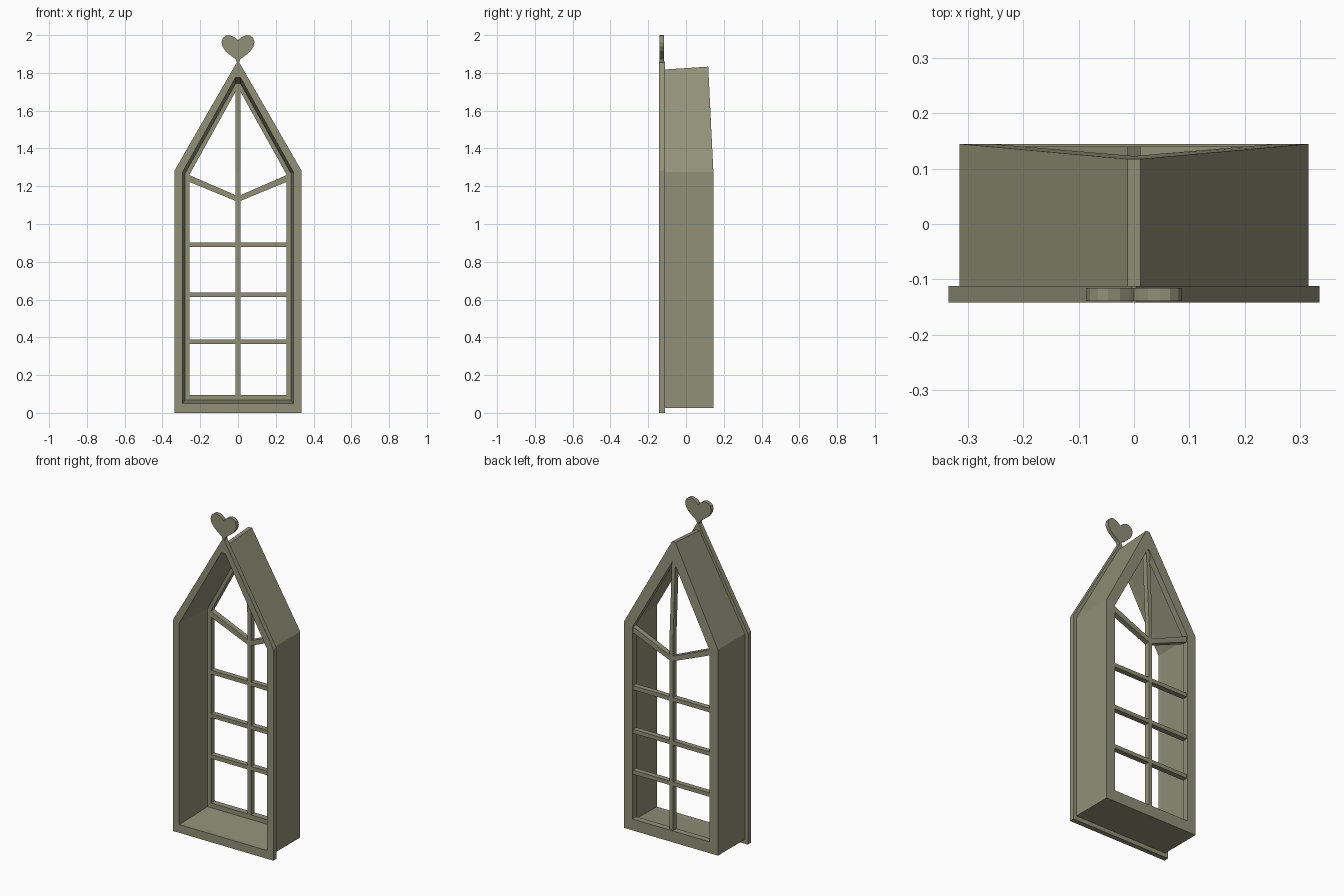
import bpy, bmesh, math

if "Cube" in bpy.data.objects:
    bpy.data.objects.remove(bpy.data.objects["Cube"])

SHOULDER = 1.275
BACK_SLOPE = 0.049      # upper back face leans forward

paint = bpy.data.materials.new("olive_paint")
paint.diffuse_color = (0.28, 0.28, 0.19, 1)
paint.use_nodes = True
paint.node_tree.nodes["Principled BSDF"].inputs["Base Color"].default_value = paint.diffuse_color


def finish(name, bm):
    bmesh.ops.recalc_face_normals(bm, faces=bm.faces)
    me = bpy.data.meshes.new(name)
    bm.to_mesh(me)
    bm.free()
    me.materials.append(paint)
    ob = bpy.data.objects.new(name, me)
    bpy.context.collection.objects.link(ob)
    return ob


def lean(y, z):
    return y - BACK_SLOPE * max(0, z - SHOULDER)


def gable(w, bottom, shoulder, apex, flat, y, tilt=False):
    """Pointed house outline at depth y with a narrow flat ridge."""
    half = [(w, bottom), (w, shoulder), (flat, apex)]
    pts = half + [(-x, z) for x, z in reversed(half)]
    return [(x, lean(y, z) if tilt else y, z) for x, z in pts]


def ring_loft(name, rings):
    """Skin outlines in order and close back to the first."""
    bm = bmesh.new()
    loops = [[bm.verts.new(p) for p in r] for r in rings]
    n = len(loops[0])
    for a, b in zip(loops, loops[1:] + loops[:1]):
        for i in range(n):
            j = (i + 1) % n
            bm.faces.new((a[i], a[j], b[j], b[i]))
    return finish(name, bm)


def prism(name, pts, y0, y1, tilt=False):
    """Extrude an x/z outline through y."""
    bm = bmesh.new()
    f, b = [[bm.verts.new((x, lean(y, z) if tilt else y, z)) for x, z in pts]
            for y in (y0, y1)]
    bm.faces.new(f)
    bm.faces.new(b[::-1])
    n = len(pts)
    for i in range(n):
        j = (i + 1) % n
        bm.faces.new((f[i], f[j], b[j], b[i]))
    return finish(name, bm)


# Front trim frame
ring_loft("front_trim", [
    gable(0.336, 0.0, 1.283, 1.86, 0.004, -0.142),
    gable(0.336, 0.0, 1.283, 1.86, 0.004, -0.112),
    gable(0.295, 0.05, 1.272, 1.775, 0.013, -0.112),
    gable(0.295, 0.05, 1.272, 1.775, 0.013, -0.142)])

# Deep casing with a rebated opening at the back
ring_loft("window_casing", [
    gable(0.316, 0.026, SHOULDER, 1.818, 0.012, -0.112),
    gable(0.316, 0.026, SHOULDER, 1.833, 0.012, 0.145, True),
    gable(0.258, 0.095, 1.26, 1.715, 0.005, 0.145, True),
    gable(0.258, 0.095, 1.26, 1.715, 0.005, 0.108, True),
    gable(0.28, 0.067, 1.268, 1.745, 0.012, 0.108, True),
    gable(0.295, 0.05, 1.272, 1.775, 0.013, -0.112)])

# Glazing bars
Y0, Y1, H = 0.108, 0.14, 0.012
prism("centre_bar_lower", [(-H, 0.08), (H, 0.08), (H, SHOULDER), (-H, SHOULDER)], Y0, Y1)
prism("centre_bar_upper", [(-H, SHOULDER), (H, SHOULDER), (H, 1.72), (-H, 1.72)], Y0, Y1, True)
for i, z in enumerate((0.377, 0.625, 0.889)):
    prism(f"cross_bar_{i + 1}", [(-0.265, z - H), (0.265, z - H),
                                 (0.265, z + H), (-0.265, z + H)], Y0, Y1)
for side, s in (("left", -1), ("right", 1)):
    prism(f"chevron_bar_{side}", [(0, 1.117), (s * 0.265, 1.226),
                                  (s * 0.265, 1.262), (0, 1.147)], Y0, Y1)

# Heart finial
half = [(0.006, 1.855), (0.012, 1.872), (0.04, 1.893), (0.066, 1.915), (0.082, 1.939),
        (0.087, 1.963), (0.08, 1.985), (0.065, 1.997), (0.047, 2.0),
        (0.025, 1.993), (0.008, 1.98)]
prism("heart_finial", half + [(0, 1.972)] + [(-x, z) for x, z in reversed(half)],
      -0.139, -0.116)
